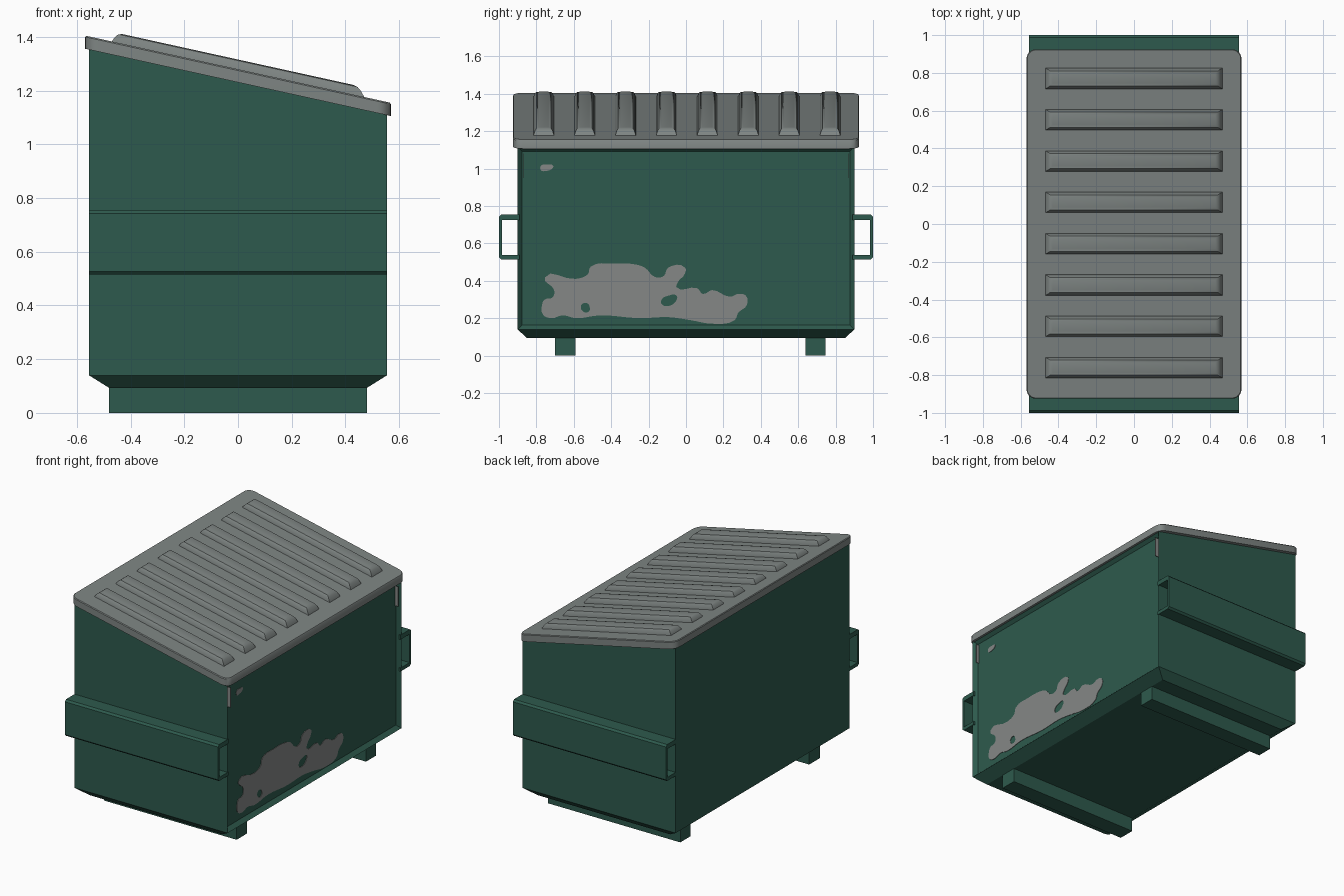
import bpy, bmesh, math

if "Cube" in bpy.data.objects:
    bpy.data.objects.remove(bpy.data.objects["Cube"])


def material(name, rgb):
    m = bpy.data.materials.new(name)
    m.diffuse_color = (*rgb, 1)
    m.use_nodes = True
    m.node_tree.nodes["Principled BSDF"].inputs["Base Color"].default_value = m.diffuse_color
    return m


GREEN = material("green paint", (0.027, 0.102, 0.074))
GREY = material("lid grey", (0.21, 0.235, 0.228))
BARE = material("bare metal", (0.235, 0.245, 0.24))


def slope(x):
    """Height of the lid underside at x."""
    return 1.231 - 0.22 * x


def make(name, bm, mat, smooth=None):
    bmesh.ops.recalc_face_normals(bm, faces=bm.faces[:])
    me = bpy.data.meshes.new(name)
    bm.to_mesh(me)
    bm.free()
    me.materials.append(mat)
    ob = bpy.data.objects.new(name, me)
    bpy.context.collection.objects.link(ob)
    if smooth:
        bpy.ops.object.select_all(action='DESELECT')
        ob.select_set(True)
        bpy.context.view_layer.objects.active = ob
        bpy.ops.object.shade_smooth_by_angle(angle=math.radians(smooth))
    return ob


def loft(rings):
    """Skin closed rings of equal length and cap both ends."""
    bm = bmesh.new()
    vs = [[bm.verts.new(p) for p in r] for r in rings]
    n = len(rings[0])
    for a, b in zip(vs, vs[1:]):
        for i in range(n):
            j = (i + 1) % n
            bm.faces.new((a[i], a[j], b[j], b[i]))
    bm.faces.new(vs[0][::-1])
    bm.faces.new(vs[-1])
    bmesh.ops.recalc_face_normals(bm, faces=bm.faces[:])
    return bm


def box(name, mat, x0, x1, y0, y1, z0, z1):
    r = [(x0, y0), (x1, y0), (x1, y1), (x0, y1)]
    return make(name, loft([[(x, y, z) for x, y in r] for z in (z0, z1)]), mat)


# Container body with tapered foot and recessed panel on the +x side
def rect(x, y):
    return [(-x, -y), (x, -y), (x, y), (-x, y)]


bm = loft([[(x, y, 0.093) for x, y in rect(0.48, 0.85)],
           [(x, y, 0.14) for x, y in rect(0.555, 0.9)],
           [(x, y, slope(x) + 0.006) for x, y in rect(0.555, 0.9)]])
bm.normal_update()
panel = [f for f in bm.faces if f.normal.x > 0.99]
bmesh.ops.inset_region(bm, faces=panel, thickness=0.033, depth=-0.025)
make("container_body", bm, GREEN)

# Skids underneath
box("skid_front", GREEN, -0.48, 0.48, -0.70, -0.59, 0, 0.1)
box("skid_back", GREEN, -0.48, 0.48, 0.64, 0.745, 0, 0.1)

# Open lifting sleeves on both ends
SLEEVE = [(0.89, 0.515), (0.988, 0.515), (1, 0.527), (1, 0.742), (0.988, 0.754), (0.89, 0.754),
          (0.89, 0.724), (0.984, 0.724), (0.984, 0.538), (0.89, 0.538)]
for name, s in (("front", -1), ("back", 1)):
    make("lifting_sleeve_" + name,
         loft([[(x, s * y, z) for y, z in SLEEVE] for x in (-0.555, 0.555)]), GREEN)


# Sloping lid with rounded corners
def rounded(hx, hy, r, n=6):
    pts = []
    for k, (sx, sy) in enumerate(((1, 1), (-1, 1), (-1, -1), (1, -1))):
        for i in range(n + 1):
            a = math.pi / 2 * (k + i / n)
            pts.append((sx * (hx - r) + r * math.cos(a), sy * (hy - r) + r * math.sin(a)))
    return pts


make("lid", loft([[(x, y, slope(x) + h) for x, y in rounded(0.569 - d, 0.925 - d, 0.05 - d)]
                  for d, h in ((0, 0), (0, 0.044), (0.004, 0.049))]), GREY, 35)

# Raised ribs on the lid
for i in range(8):
    y0 = 0.005 + (i - 3.5) * 0.2187
    rings = [[(x, y0 + y, slope(x) + 0.045 + h) for x, y in rect(hx, hy)]
             for hx, hy, h in ((0.47, 0.055, 0), (0.468, 0.054, 0.008), (0.455, 0.047, 0.027),
                               (0.445, 0.04, 0.036), (0.43, 0.026, 0.04))]
    make("lid_rib_%d" % (i + 1), loft(rings), GREY, 35)

# Worn paint patches on the recessed panel, as (y, z) outlines
WORN = [(-.77, .27), (-.765, .22), (-.72, .2), (-.66, .215), (-.59, .2), (-.46, .215), (-.25, .2),
        (-.09, .205), (.02, .19), (.15, .17), (.26, .19), (.28, .23), (.325, .27), (.32, .32),
        (.28, .33), (.235, .315), (.14, .35), (.09, .33), (.06, .36), (-.05, .365), (-.045, .39),
        (-.005, .44), (-.005, .47), (-.095, .47), (-.12, .425), (-.165, .42), (-.22, .47),
        (-.27, .487), (-.39, .492), (-.51, .475), (-.525, .435), (-.59, .41), (-.755, .417),
        (-.705, .35), (-.715, .31), (-.755, .3)]
HOLE_A = [(-.56, .27), (-.53, .28), (-.515, .26), (-.52, .235), (-.55, .235)]
HOLE_B = [(-.13, .3), (-.095, .32), (-.05, .32), (-.055, .29), (-.095, .265), (-.13, .275)]
CHIP = [(-.775, 1.015), (-.74, 1.022), (-.71, 1.015), (-.715, 1.0), (-.75, .987), (-.775, .99)]


def patch(name, outlines):
    cu = bpy.data.curves.new(name, 'CURVE')
    cu.dimensions, cu.fill_mode, cu.extrude, cu.resolution_u = '2D', 'BOTH', 0.0015, 4
    for pts in outlines:
        sp = cu.splines.new('BEZIER')
        sp.bezier_points.add(len(pts) - 1)
        sp.use_cyclic_u = True
        for bp, (y, z) in zip(sp.bezier_points, pts):
            bp.co = (y, z, 0)
            bp.handle_left_type = bp.handle_right_type = 'AUTO'
    cu.materials.append(BARE)
    ob = bpy.data.objects.new(name, cu)
    bpy.context.collection.objects.link(ob)
    ob.location.x = 0.5315
    ob.rotation_euler = (math.pi / 2, 0, math.pi / 2)
    bpy.ops.object.select_all(action='DESELECT')
    ob.select_set(True)
    bpy.context.view_layer.objects.active = ob
    bpy.ops.object.convert(target='MESH')


patch("worn_patch", [WORN, HOLE_A, HOLE_B])
patch("worn_chip", [CHIP])

# Worn strips on the side walls of the recess
for name, s in (("front", -1), ("back", 1)):
    box("worn_strip_" + name, BARE, 0.531, 0.5545, s * 0.868, s * 0.865, 0.95, 1.08)
